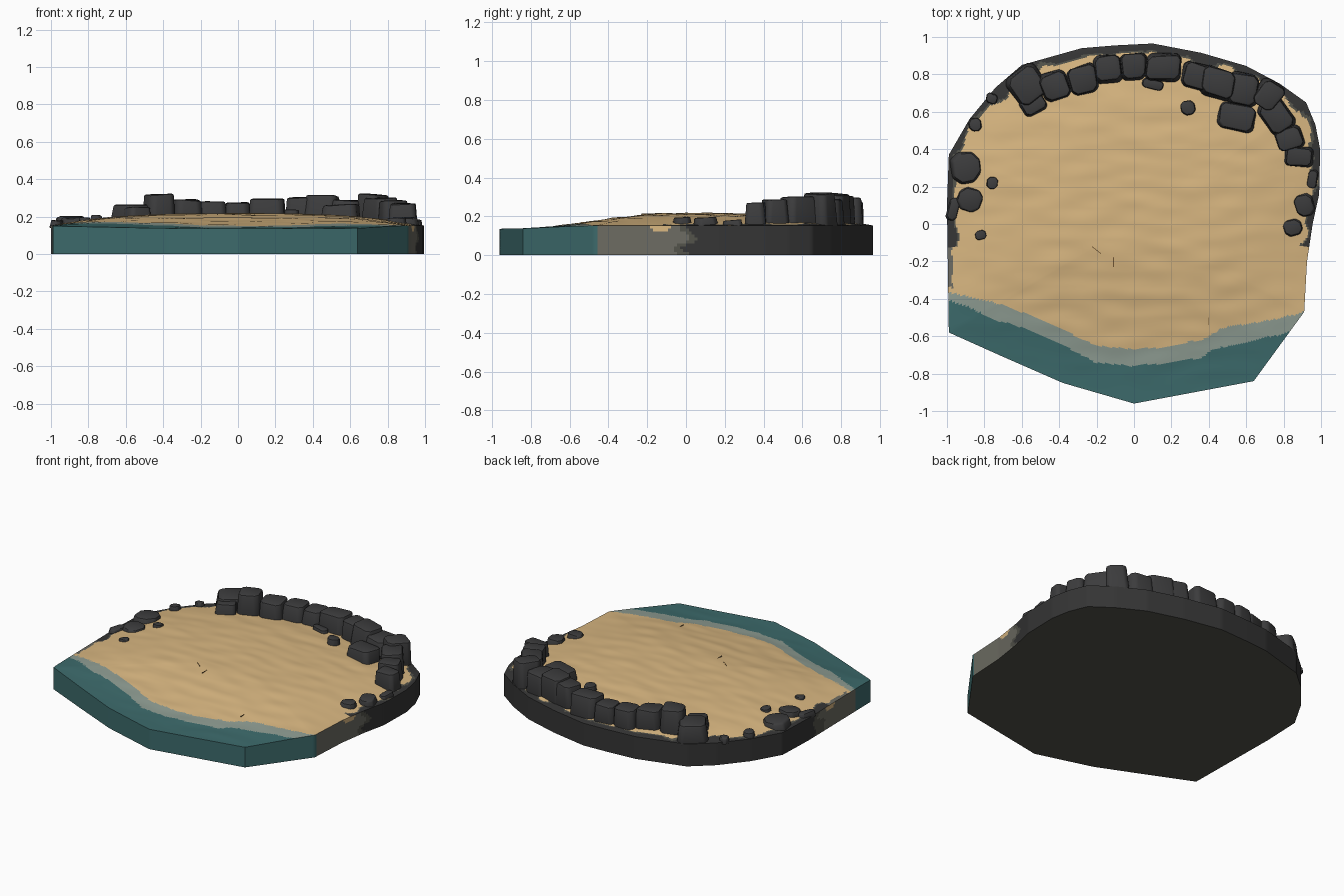
import bpy, bmesh, math, random
from mathutils import Vector, noise

if "Cube" in bpy.data.objects:
    bpy.data.objects.remove(bpy.data.objects["Cube"])

random.seed(4)

def material(name, rgb):
    m = bpy.data.materials.new(name)
    lin = [(c / 255 / 12.92) if c < 11 else ((c / 255 + 0.055) / 1.055) ** 2.4 for c in rgb]
    m.diffuse_color = (*lin, 1)
    m.use_nodes = True
    m.node_tree.nodes["Principled BSDF"].inputs["Base Color"].default_value = m.diffuse_color
    return m

SAND = material("sand", (217, 183, 129))
FOAM = material("foam", (142, 156, 146))
WATER = material("water", (60, 106, 107))
ROCK = material("dark_rock", (60, 60, 61))
WET = material("wet_stone", (108, 107, 98))
BASE = material("underside", (82, 82, 74))
WALL_ROCK = material("wall_rock", (53, 53, 53))
TWIG = material("twig", (110, 84, 50))

# island outline, shoreline curves
OUTLINE = [(-.99, -.58), (-.7, -.71), (-.38, -.85), (0, -.96), (.64, -.84), (.91, -.47),
           (.925, -.2), (.955, 0), (.99, .16), (.995, .4), (.97, .53), (.92, .65), (.78, .75),
           (.6, .845), (.36, .915), (.1, .965), (-.1, .955), (-.28, .94), (-.6, .85), (-.74, .73),
           (-.88, .56), (-.99, .37), (-1, .1)]
SAND_LINE = [(-1, -.36), (-.85, -.40), (-.7, -.43), (-.5, -.51), (-.35, -.58), (-.2, -.65),
             (0, -.67), (.2, -.655), (.35, -.62), (.5, -.55), (.7, -.52), (.92, -.47)]
WATER_LINE = [(-1, -.40), (-.9, -.44), (-.75, -.51), (-.6, -.55), (-.4, -.64), (-.2, -.74),
              (0, -.76), (.2, -.74), (.35, -.72), (.4, -.68), (.6, -.63), (.92, -.56)]

def interp(line, x):
    for (x0, y0), (x1, y1) in zip(line, line[1:]):
        if x <= x1:
            return y0 + (y1 - y0) * max(0, (x - x0) / (x1 - x0))
    return line[-1][1]

def smooth(a, b, v):
    t = min(1, max(0, (v - a) / (b - a)))
    return t * t * (3 - 2 * t)

def height(x, y, t):
    z = .136 + .016 * smooth(-.95, -.45, y)
    z += .064 * (1 - t ** 3) * smooth(-.85, -.05, y)
    ripple = noise.noise(Vector((x * 5, y * 12, 0)))
    return z + .005 * ripple * (1 - t ** 6)

def resample(points, step):
    out = []
    for a, b in zip(points, points[1:] + points[:1]):
        a, b = Vector(a), Vector(b)
        n = max(1, round((b - a).length / step))
        out += [a.lerp(b, i / n) for i in range(n)]
    return out

def finish(name, bm, mats, smooth_deg):
    bmesh.ops.recalc_face_normals(bm, faces=bm.faces)
    me = bpy.data.meshes.new(name)
    bm.to_mesh(me)
    bm.free()
    ob = bpy.data.objects.new(name, me)
    bpy.context.collection.objects.link(ob)
    for m in mats:
        me.materials.append(m)
    bpy.ops.object.select_all(action='DESELECT')
    ob.select_set(True)
    bpy.context.view_layer.objects.active = ob
    bpy.ops.object.shade_smooth_by_angle(angle=math.radians(smooth_deg))

def wall_colour(x, y, z):
    n = noise.noise(Vector((x * 8, y * 8, z * 14)))
    if y < -.45 or (x < 0 and y < -.42):
        return 2
    if z > .118 and abs(y + .13) < .06 * (z - .1) / .05:   # sand spilling over
        return 0
    if y < -.02 + .1 * n:
        return 4
    return 5 if y < .03 + .12 * n else 6

def top_colour(x, y, t):
    wob = .012 * noise.noise(Vector((x * 12, 0, 3)))
    n = noise.noise(Vector((x * 11, y * 11, 0)))
    if y < interp(WATER_LINE, x) + wob:
        return 2
    if y < interp(SAND_LINE, x) + wob:
        return 1
    rim = (.95 if y > .6 else .965) + .045 * n
    if y > -.12 and t > rim:
        return 6 if t > rim + .012 else 5
    if x < 0 and y > -.34 and t > .98 + .02 * n:
        return 4
    return 0

# island: concentric rings on top, wall rings down the side, flat underside
def build_island():
    bm = bmesh.new()
    edge = resample(OUTLINE, .015)
    count, rings, walls = len(edge), 110, 10
    centre = bm.verts.new((0, 0, height(0, 0, 0)))
    loops = []
    for r in range(1, rings + 1):
        t = r / rings
        loops.append([bm.verts.new((p.x * t, p.y * t, height(p.x * t, p.y * t, t))) for p in edge])
    for w in range(1, walls + 1):
        f = 1 - w / walls
        loops.append([bm.verts.new((p.x, p.y, height(p.x, p.y, 1) * f)) for p in edge])
    for i in range(count):
        j = (i + 1) % count
        bm.faces.new((centre, loops[0][i], loops[0][j]))
        for k, (a, b) in enumerate(zip(loops, loops[1:])):
            f = bm.faces.new((a[i], b[i], b[j], a[j]))
            x, y, z = f.calc_center_median()
            f.material_index = wall_colour(x, y, z) if k >= rings - 1 else top_colour(x, y, (k + 1.5) / rings)
    bm.faces.new(loops[-1]).material_index = 5
    finish("island", bm, [SAND, FOAM, WATER, ROCK, WET, BASE, WALL_ROCK], 35)

# chunky bevelled boulder: tapered, jittered box
def rock(name, x, y, sx, sy, top, deg=0, base=.13, round_off=.16):
    bm = bmesh.new()
    bmesh.ops.create_cube(bm, size=1)
    small = min(sx, sy)
    c, s = math.cos(math.radians(deg)), math.sin(math.radians(deg))
    for v in bm.verts:
        k = .92 if v.co.z > 0 else 1.06
        px = v.co.x * sx * k + random.uniform(-.07, .07) * small
        py = v.co.y * sy * k + random.uniform(-.07, .07) * small
        pz = top + random.uniform(-.008, .006) if v.co.z > 0 else base
        v.co = (x + px * c - py * s, y + px * s + py * c, pz)
    # knock off the upright corners first, then soften every edge
    upright = [e for e in bm.edges if abs(e.verts[0].co.z - e.verts[1].co.z) > (top - base) * .5]
    bmesh.ops.bevel(bm, geom=upright, offset=small * round_off, segments=1, affect='EDGES')
    bmesh.ops.bevel(bm, geom=bm.edges[:], offset=min(small * .08, (top - base) * .2),
                    segments=2, profile=.5, affect='EDGES')
    finish(name, bm, [ROCK], 35)

build_island()

# back wall of boulders: x, y, width, depth, top, turn
WALL = [(-.57, .74, .18, .17, .27, 38), (-.54, .64, .13, .11, .25, 30), (-.42, .74, .15, .15, .32, 18),
        (-.27, .77, .15, .15, .29, 15), (-.14, .83, .16, .15, .285, 5), (0, .84, .14, .14, .28, 0),
        (.16, .835, .19, .14, .30, -3), (.33, .79, .15, .14, .30, -15), (.45, .75, .19, .15, .315, -15),
        (.58, .715, .17, .17, .29, -10), (.55, .57, .2, .14, .265, -12), (.72, .69, .14, .15, .32, -35),
        (.76, .58, .18, .15, .30, -55), (.83, .46, .14, .12, .285, 15), (.88, .36, .14, .1, .27, -3)]
for i, (x, y, w, d, top, turn) in enumerate(WALL):
    rock(f"wall_boulder_{i + 1}", x, y, w, d, top, turn)

# low scattered stones: x, y, width, depth, top
LOW = [(-.9, .3, .16, .17, .2), (-.88, .13, .13, .13, .195), (-.965, .08, .06, .12, .18),
       (-.85, .53, .07, .07, .19), (-.76, .22, .06, .06, .205), (-.82, -.06, .06, .05, .195),
       (.91, .1, .1, .12, .195), (.85, -.02, .1, .09, .195), (.29, .62, .08, .08, .235),
       (.955, .24, .05, .1, .18), (-.76, .67, .06, .05, .18), (.1, .745, .12, .05, .205)]
for i, (x, y, w, d, top) in enumerate(LOW):
    rock(f"low_stone_{i + 1}", x, y, w, d, top, random.uniform(-20, 20), .14, .25)

# small twigs lying on the sand
for i, (x, y, length, turn) in enumerate([(-.2, -.14, .06, -38), (-.11, -.2, .06, 90), (.4, -.52, .04, 90)]):
    z = height(x, y, max(abs(x), abs(y)) / .93)
    bpy.ops.mesh.primitive_cube_add(size=1, location=(x, y, z), rotation=(0, 0, math.radians(turn)))
    twig = bpy.context.object
    twig.name = f"twig_{i + 1}"
    twig.scale = (length, .004, .004)
    twig.data.materials.append(TWIG)
